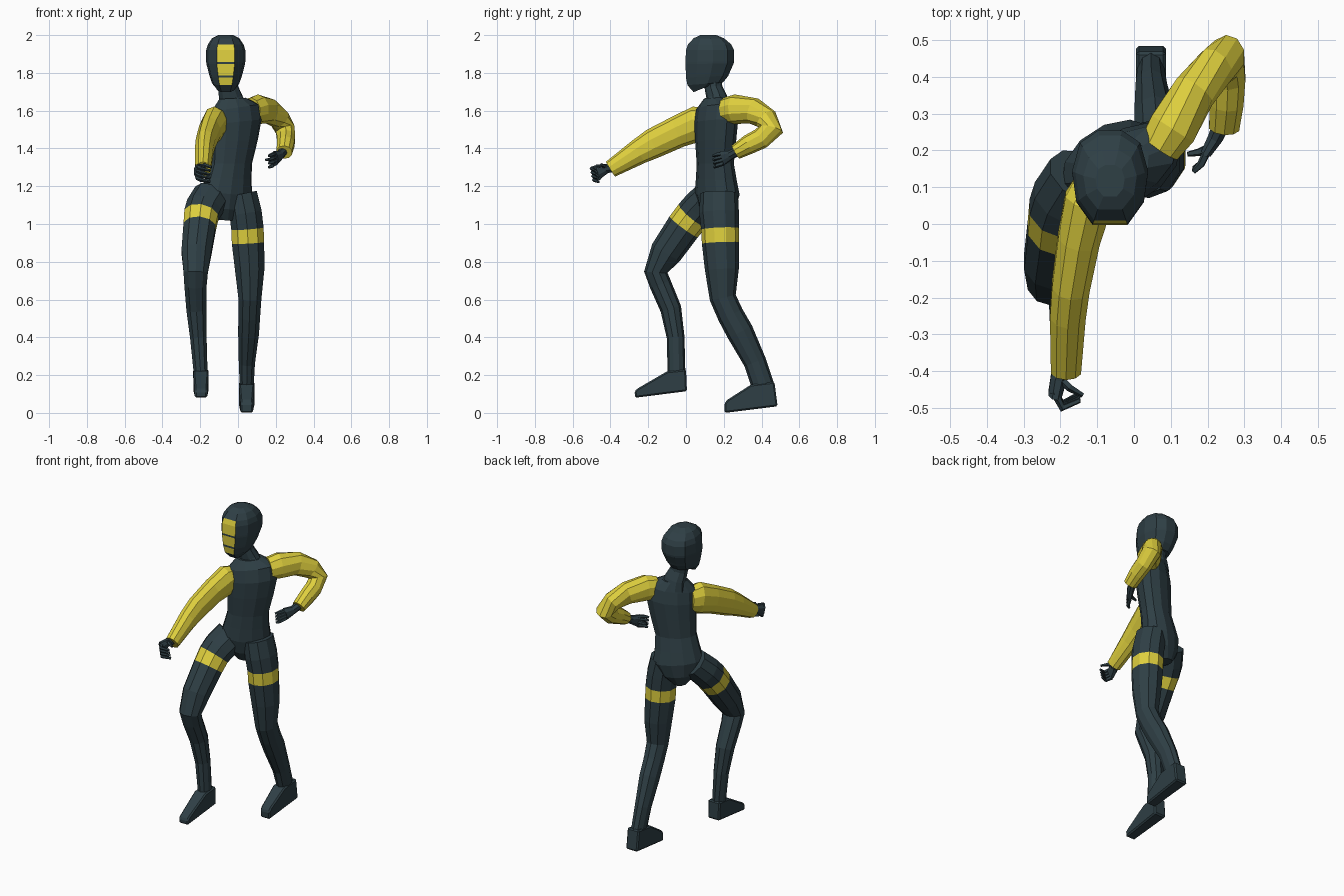
import bpy, bmesh, math
from mathutils import Vector


def material(name, col):
    m = bpy.data.materials.new(name)
    m.diffuse_color = (*col, 1)
    return m


DARK = material("slate", (.028, .050, .060))
YELLOW = material("yellow", (.74, .63, .048))


def finish(name, bm, mats=(DARK,)):
    bmesh.ops.recalc_face_normals(bm, faces=bm.faces[:])
    me = bpy.data.meshes.new(name)
    bm.to_mesh(me)
    bm.free()
    for m in mats:
        me.materials.append(m)
    ob = bpy.data.objects.new(name, me)
    bpy.context.collection.objects.link(ob)
    return ob


def skin(name, rows, mats, rule):
    """Join rows of points to a closed tube; rule(row, side) gives the material index."""
    bm = bmesh.new()
    vs = [[bm.verts.new(p) for p in row] for row in rows]
    n = len(vs[0])
    for i in range(len(vs) - 1):
        for k in range(n):
            f = bm.faces.new((vs[i][k], vs[i][(k + 1) % n], vs[i + 1][(k + 1) % n], vs[i + 1][k]))
            f.material_index = rule(i, k)
    bm.faces.new(vs[0])
    bm.faces.new(vs[-1])
    return finish(name, bm, mats)


def loft(name, rings, side=(1, 0, 0), n=10, mats=(DARK,), band=None):
    """Tube through rings (x, y, z, half width, half depth[, sideways tilt])."""
    P = [Vector(r[:3]) for r in rings]
    rows = []
    for i, r in enumerate(rings):
        if len(r) > 5:
            t = Vector((-r[5], 0, 1)).normalized()
        else:
            a, b = P[max(i - 1, 0)], P[min(i + 1, len(P) - 1)]
            t = ((P[i] - a).normalized() + (b - P[i]).normalized()).normalized()
        s = Vector(side)
        s = (s - t * s.dot(t)).normalized()
        u = t.cross(s)
        rows.append([P[i] + s * r[3] * math.cos(w) + u * r[4] * math.sin(w)
                     for w in (math.tau * (k + .5) / n for k in range(n))])
    return skin(name, rows, mats, lambda i, k: int(i == band))


# torso and neck, turned so the left shoulder is back
TURN = (.84, .54, 0)
loft("torso", [
    (-.075, .165, 1.02, .045, .06, -.05), (-.07, .165, 1.08, .11, .09, -.1),
    (-.06, .165, 1.16, .15, .103, -.1), (-.05, .16, 1.24, .133, .095, -.05),
    (-.037, .155, 1.32, .122, .087, 0), (-.02, .157, 1.44, .138, .094, .05),
    (-.01, .16, 1.54, .15, .098, .1), (-.012, .16, 1.615, .145, .085, .15),
    (-.03, .16, 1.665, .075, .06, .05)], TURN, 12)
loft("neck", [(-.03, .165, 1.62, .08, .07), (-.04, .163, 1.67, .065, .055),
              (-.052, .146, 1.72, .055, .047), (-.06, .14, 1.79, .055, .05)])

# head: rows of (front z, back z, front y, back y, half width)
ROWS = [(1.698, 1.735, .04, .13, .05), (1.735, 1.75, .008, .195, .072),
        (1.775, 1.785, 0, .222, .085), (1.787, 1.80, 0, .228, .089),
        (1.847, 1.85, -.003, .25, .103), (1.858, 1.862, -.003, .252, .104),
        (1.92, 1.92, 0, .252, .104), (1.95, 1.95, .01, .238, .095),
        (1.983, 1.983, .04, .20, .073), (2.0, 2.0, .075, .16, .04)]
ANG = [-27, 27, 62, 95, 128, 162, 198, 232, 265, 298]
head = []
for zf, zb, yf, yb, w in ROWS:
    row = []
    for d in ANG:
        a = math.radians(d)
        t = min(1, (1 - math.cos(a) / .89) / 1.95 if d < 360 else 0)
        t = max(0, t / .99)
        row.append((-.065 + w * math.sin(a), yf + (yb - yf) * t, zf + (zb - zf) * t))
    head.append(row)
# yellow face slats: the front faces of alternate rows
skin("head", head, (DARK, YELLOW), lambda i, k: int(k == 0 and i in (1, 3, 5, 6)))

# sleeves
loft("forward_sleeve", [
    (-.10, .115, 1.535, .06, .075), (-.125, .06, 1.53, .068, .095),
    (-.15, -.04, 1.49, .06, .085), (-.172, -.17, 1.428, .054, .08),
    (-.18, -.25, 1.383, .051, .068), (-.185, -.40, 1.29, .043, .046)],
    mats=(YELLOW,))
loft("bent_sleeve", [
    (.07, .21, 1.60, .06, .07), (.105, .26, 1.608, .07, .078),
    (.165, .36, 1.598, .06, .07), (.22, .425, 1.555, .056, .062),
    (.25, .45, 1.50, .054, .066), (.255, .395, 1.452, .05, .056),
    (.252, .33, 1.42, .048, .052), (.245, .262, 1.38, .043, .04)],
    mats=(YELLOW,))

# legs, each with a painted thigh band between two rings
loft("front_leg", [
    (-.14, .13, 1.15, .10, .09), (-.18, .07, 1.085, .10, .095),
    (-.195, .035, 1.045, .095, .095), (-.203, -.012, .985, .09, .093),
    (-.22, -.105, .85, .083, .086), (-.224, -.16, .745, .068, .062),
    (-.225, -.135, .68, .062, .058), (-.22, -.08, .55, .056, .056),
    (-.21, -.055, .40, .046, .047), (-.197, -.05, .20, .038, .047)],
    mats=(DARK, YELLOW), band=2)
loft("rear_leg", [
    (.02, .175, 1.16, .085, .10), (.04, .175, 1.06, .09, .105),
    (.05, .18, .975, .09, .10), (.053, .182, .90, .09, .098),
    (.062, .19, .76, .082, .09), (.063, .195, .61, .064, .07),
    (.06, .235, .52, .06, .07), (.056, .285, .43, .058, .072),
    (.047, .365, .27, .045, .06), (.046, .412, .13, .038, .06)],
    mats=(DARK, YELLOW), band=2)


# feet: side profiles (y, z) pulled across, narrower at the toe
def foot(name, x, w, prof):
    bm = bmesh.new()
    y0, y1 = min(p[0] for p in prof), max(p[0] for p in prof)
    sides = []
    for s in (-1, 1):
        sides.append([bm.verts.new((x + s * w * (.8 + .2 * min(1, 2 * (y - y0) / (y1 - y0))), y, z))
                      for y, z in prof])
    n = len(prof)
    for k in range(n):
        bm.faces.new((sides[0][k], sides[0][(k + 1) % n], sides[1][(k + 1) % n], sides[1][k]))
    for s in sides:
        bm.faces.new(s)
    ob = finish(name, bm)
    mod = ob.modifiers.new("edge", 'BEVEL')
    mod.width, mod.segments = .008, 1


foot("front_foot", -.196, .041, [(-.10, .22), (-.255, .13), (-.272, .115), (-.27, .08), (.005, .115), (0, .23)])
foot("rear_foot", .046, .041, [(.345, .15), (.22, .07), (.203, .05), (.205, 0), (.485, .035), (.468, .165)])


# hands: a flat palm with jointed fingers
def hand(prefix, palm, side, fingers):
    loft(prefix + "_palm", palm, side, 8)
    for i, f in enumerate(fingers):
        loft(f"{prefix}_finger_{i + 1}", [(*p, r, r) for p, r in zip(f, (.012, .011, .007))], (.3, .2, 1), 5)


hand("forward_hand",
     [(-.19, -.385, 1.30, .028, .026), (-.205, -.42, 1.293, .024, .026), (-.215, -.465, 1.277, .02, .042)],
     (1, 0, 0),
     [((-.217, -.455, 1.305 - .02 * i), (-.195, -.50 + .004 * i, 1.293 - .02 * i),
       (-.148, -.48 + .006 * i, 1.283 - .02 * i)) for i in range(4)]
     + [((-.20, -.42, 1.30), (-.175, -.445, 1.312), (-.14, -.465, 1.30))])
hand("bent_hand",
     [(.242, .28, 1.388, .026, .024), (.222, .235, 1.365, .022, .026), (.198, .195, 1.35, .016, .04)],
     (.8, -.5, 0),
     [((.20, .20, 1.375 - .018 * i), (.182, .162, 1.368 - .02 * i),
       (.162, .142 + .003 * i, 1.36 - .02 * i)) for i in range(4)]
     + [((.21, .21, 1.35), (.175, .195, 1.342), (.145, .19, 1.34))])
